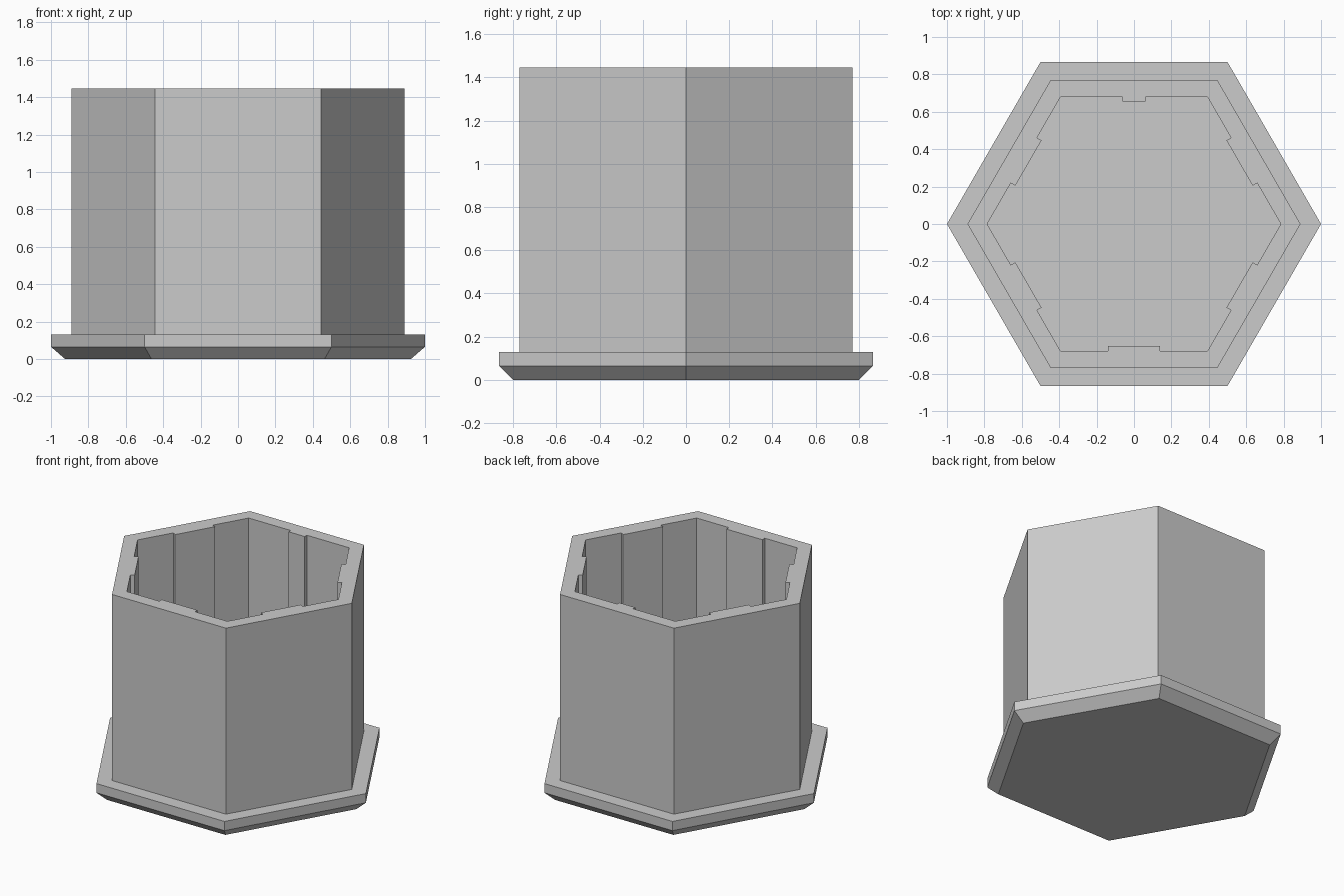
import bpy, bmesh
from math import cos, sin, radians, sqrt
from mathutils import Matrix

cube = bpy.data.objects.get("Cube")
if cube:
    bpy.data.objects.remove(cube, do_unlink=True)

FLOOR, TOP, INNER = 0.13, 1.445, 0.785
APOTHEM = INNER * sqrt(3) / 2

grey = bpy.data.materials.new("light_grey")
grey.use_nodes = True
colour = (0.6, 0.6, 0.6, 1)
grey.diffuse_color = colour
grey.node_tree.nodes["Principled BSDF"].inputs["Base Color"].default_value = colour


def add_object(name, bm):
    bmesh.ops.recalc_face_normals(bm, faces=bm.faces)
    mesh = bpy.data.meshes.new(name)
    bm.to_mesh(mesh)
    bm.free()
    mesh.materials.append(grey)
    obj = bpy.data.objects.new(name, mesh)
    bpy.context.collection.objects.link(obj)
    return obj


def hex_loft(name, profile):
    """Closed solid skinned through hexagons given as (radius, height)."""
    bm = bmesh.new()
    rings = [[bm.verts.new((r * cos(radians(60 * i)), r * sin(radians(60 * i)), z))
              for i in range(6)] for r, z in profile]
    for low, high in zip(rings, rings[1:]):
        for i in range(6):
            j = (i + 1) % 6
            bm.faces.new((low[i], low[j], high[j], high[i]))
    bm.faces.new(rings[0])
    bm.faces.new(rings[-1])
    return add_object(name, bm)


def inner_rib(name, angle, width, depth):
    """Upright rib standing on the floor against one inner wall."""
    bm = bmesh.new()
    bmesh.ops.create_cube(bm, size=1)
    bmesh.ops.scale(bm, vec=(depth, width, TOP - FLOOR), verts=bm.verts)
    bmesh.ops.translate(bm, vec=(APOTHEM - depth / 2, 0, (TOP + FLOOR) / 2), verts=bm.verts)
    bmesh.ops.rotate(bm, matrix=Matrix.Rotation(radians(angle), 3, "Z"), verts=bm.verts)
    return add_object(name, bm)


# Chamfered foot, outer wall, rim, inner wall and floor
hex_loft("hexagonal_container", [
    (0.925, 0), (1, 0.065), (1, FLOOR), (0.89, FLOOR),
    (0.89, TOP), (INNER, TOP), (INNER, FLOOR)])

# One rib per inner wall; the back one is narrower
for side, angle in (("right_back", 150), ("right_front", 210), ("front", 270),
                    ("left_front", 330), ("left_back", 30)):
    inner_rib(side + "_rib", angle, 0.28, 0.028)
inner_rib("back_rib", 90, 0.125, 0.024)
